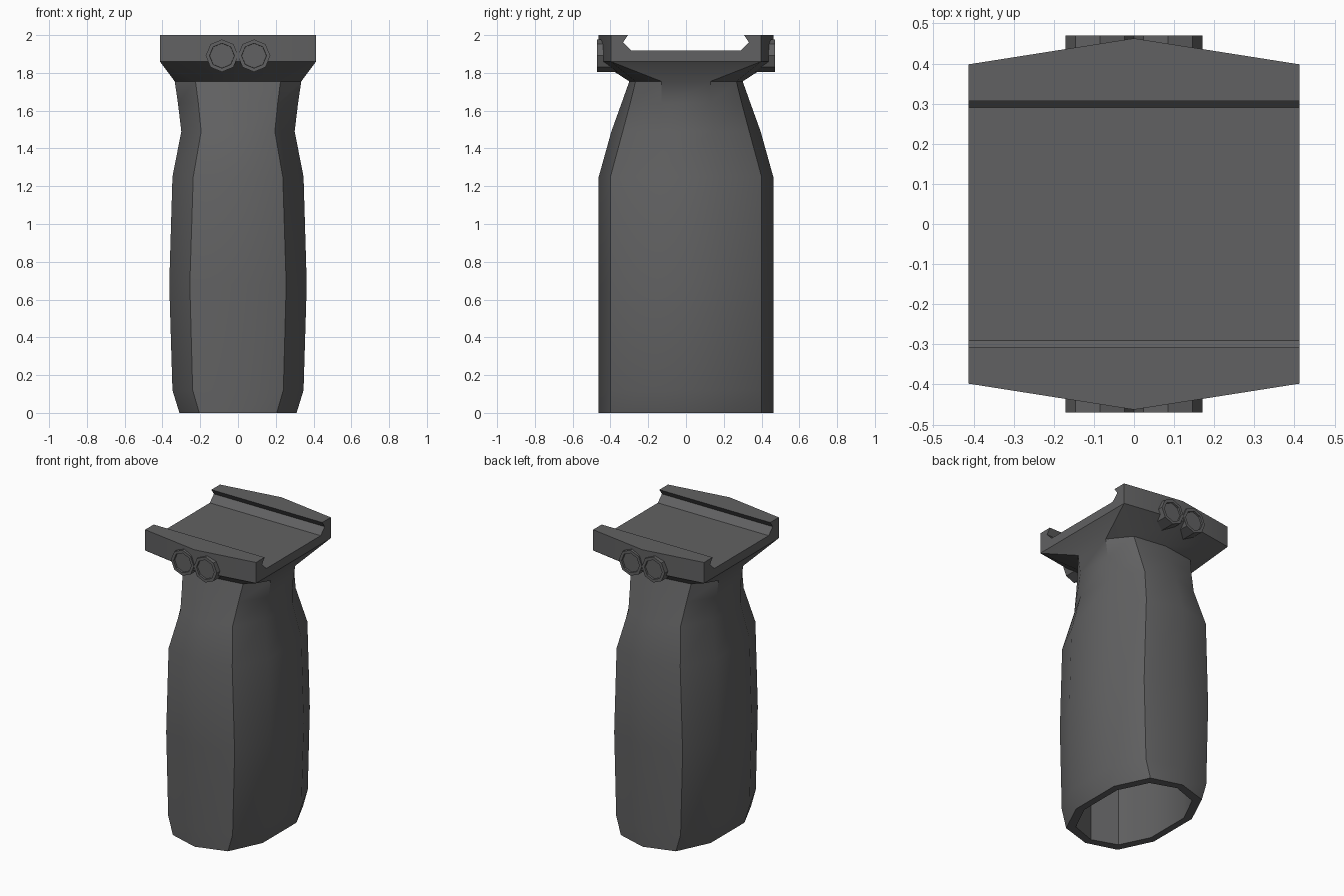
import bpy, bmesh, math
from mathutils import Matrix

cube = bpy.data.objects.get("Cube")
if cube:
    bpy.data.objects.remove(cube, do_unlink=True)

grey = bpy.data.materials.new("dark_grey_polymer")
grey.use_nodes = True
COLOUR = (0.12, 0.12, 0.122, 1)
grey.diffuse_color = COLOUR
grey.node_tree.nodes["Principled BSDF"].inputs["Base Color"].default_value = COLOUR


def make_object(name, bm):
    bmesh.ops.recalc_face_normals(bm, faces=bm.faces)
    mesh = bpy.data.meshes.new(name)
    bm.to_mesh(mesh)
    bm.free()
    mesh.materials.append(grey)
    ob = bpy.data.objects.new(name, mesh)
    bpy.context.collection.objects.link(ob)
    return ob


def activate(ob):
    bpy.ops.object.select_all(action='DESELECT')
    ob.select_set(True)
    bpy.context.view_layer.objects.active = ob


def smooth(ob, angle):
    activate(ob)
    bpy.ops.object.shade_smooth_by_angle(angle=math.radians(angle))


def outline(side_x, side_y, corner_x, corner_y, tip):
    """Ten-sided section: flat sides, chamfered corners, pointed front and back."""
    quarter = [(side_x, side_y), (corner_x, corner_y)]
    back = quarter + [(0, tip)] + [(-x, y) for x, y in reversed(quarter)]
    return back + [(-x, -y) for x, y in back]


# Hollow grip flaring into the rail mount: height, then outline sizes
sections = [
    (0, .31, .18, .205, .40, .462),
    (.12, .347, .18, .24, .40, .462),
    (.68, .364, .18, .255, .40, .462),
    (1.25, .347, .18, .237, .40, .462),
    (1.49, .30, .15, .195, .335, .395),
    (1.64, .318, .13, .21, .295, .341),
    (1.755, .335, .13, .225, .267, .30),
    (1.86, .413, .398, .413, .398, .463),
    (2, .413, .398, .413, .398, .463),
]
cavity = outline(.265, .155, .17, .35, .41)
layers = [(1.25, cavity), (0, cavity)]
layers += [(z, outline(*size)) for z, *size in sections]
bm = bmesh.new()
rings = [[bm.verts.new((x, y, z)) for x, y in ring] for z, ring in layers]
for low, high in zip(rings, rings[1:]):
    for i in range(10):
        j = (i + 1) % 10
        bm.faces.new((low[i], low[j], high[j], high[i]))
bm.faces.new(rings[0])
bm.faces.new(rings[-1])
# The mount is six-sided, so its doubled corners merge
bmesh.ops.remove_doubles(bm, verts=bm.verts[:], dist=.0005)
grip = make_object("grip_and_rail_mount", bm)

# Undercut rail slot running across the mount
half = [(.29, 1.918), (.333, 1.962), (.307, 2), (.307, 2.1)]
profile = half + [(-y, z) for y, z in reversed(half)]
bm = bmesh.new()
face = bm.faces.new([bm.verts.new((-.6, y, z)) for y, z in profile])
ext = bmesh.ops.extrude_face_region(bm, geom=[face])
new_verts = [g for g in ext["geom"] if isinstance(g, bmesh.types.BMVert)]
bmesh.ops.translate(bm, vec=(1.2, 0, 0), verts=new_verts)
bm.faces.new([v for v in face.verts]) if not face.is_valid else None
slot = make_object("slot_cutter", bm)
slot.hide_render = True

cut = grip.modifiers.new("rail_slot", 'BOOLEAN')
cut.operation = 'DIFFERENCE'
cut.solver = 'EXACT'
cut.object = slot
activate(grip)
bpy.ops.object.modifier_apply(modifier=cut.name)
bpy.data.objects.remove(slot, do_unlink=True)
smooth(grip, 34)

# Pairs of eight-sided clamp bolts with recessed heads, front and back
for f, end in ((-1, "front"), (1, "back")):
    for s, side in ((1, "left"), (-1, "right")):
        bm = bmesh.new()
        bmesh.ops.create_cone(bm, cap_ends=True, segments=8, radius1=.086,
                              radius2=.086, depth=.11)
        head = max(bm.faces, key=lambda q: q.calc_center_median().z)
        bmesh.ops.inset_region(bm, faces=[head], thickness=.02)
        bmesh.ops.inset_region(bm, faces=[head], thickness=.001, depth=-.012)
        bmesh.ops.rotate(bm, verts=bm.verts, matrix=Matrix.Rotation(-f * math.pi / 2, 3, 'X'))
        bmesh.ops.translate(bm, verts=bm.verts, vec=(.085 * s, .415 * f, 1.891))
        smooth(make_object(f"{end}_{side}_bolt", bm), 30)
